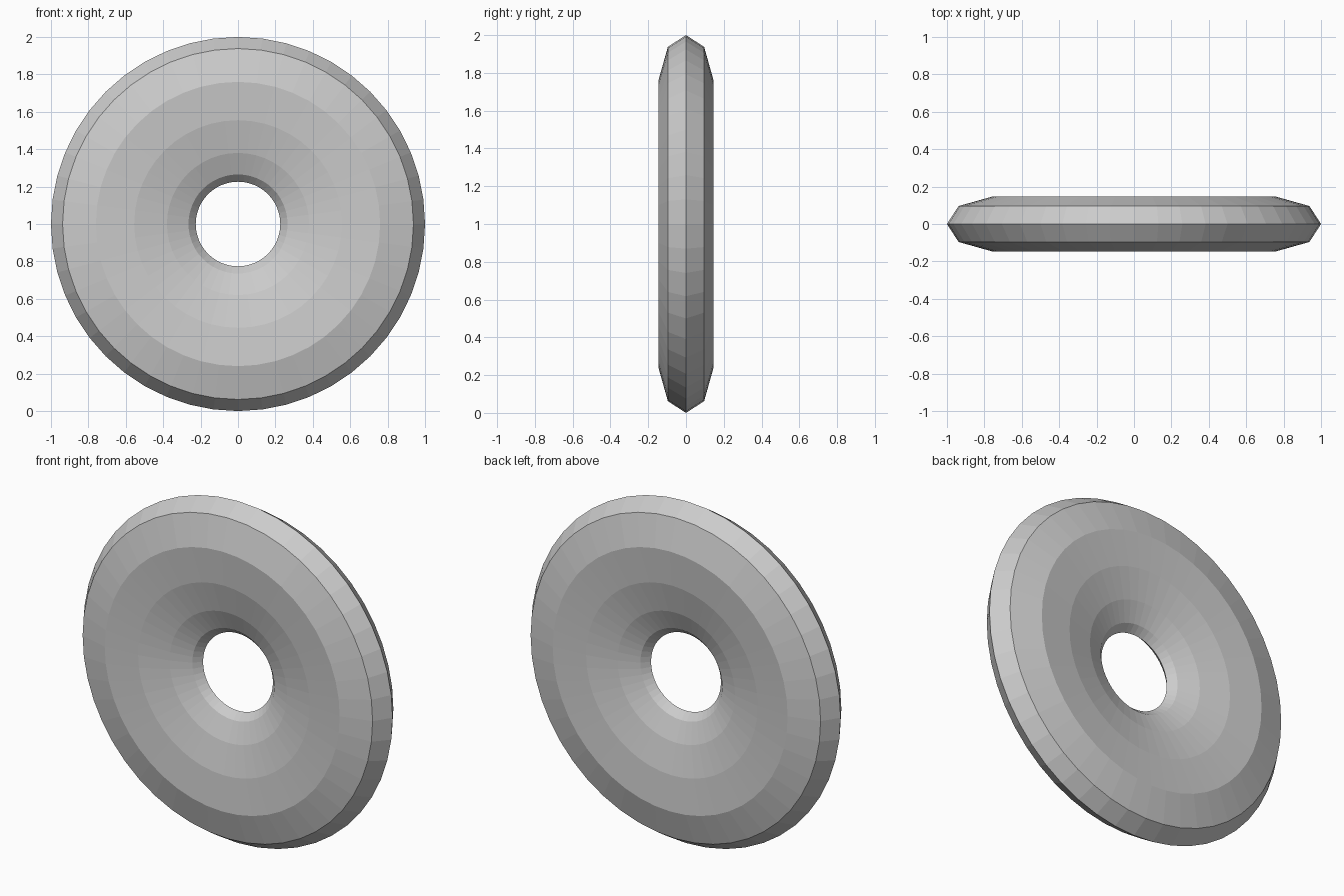
import bpy, bmesh
from math import sin, cos, pi

if "Cube" in bpy.data.objects:
    bpy.data.objects.remove(bpy.data.objects["Cube"])

# Half cross-section (radius, half thickness), rim to hole
HALF = [(1.0, 0), (0.938, 0.096), (0.76, 0.146), (0.555, 0.13),
        (0.38, 0.09), (0.265, 0.043), (0.226, 0)]
PROFILE = [(r, -y) for r, y in HALF] + [(r, y) for r, y in HALF[-2:0:-1]]
SIDES = 48

# Flat-shaded ring: profile swept around the y axis
bm = bmesh.new()
rings = []
for i in range(SIDES):
    a = 2 * pi * i / SIDES
    rings.append([bm.verts.new((r * cos(a), y, 1 + r * sin(a))) for r, y in PROFILE])
n = len(PROFILE)
for i in range(SIDES):
    p, q = rings[i], rings[(i + 1) % SIDES]
    for j in range(n):
        k = (j + 1) % n
        bm.faces.new((p[j], q[j], q[k], p[k]))
bmesh.ops.recalc_face_normals(bm, faces=bm.faces)

mesh = bpy.data.meshes.new("ring_disc")
bm.to_mesh(mesh)
bm.free()
bpy.context.collection.objects.link(bpy.data.objects.new("ring_disc", mesh))
